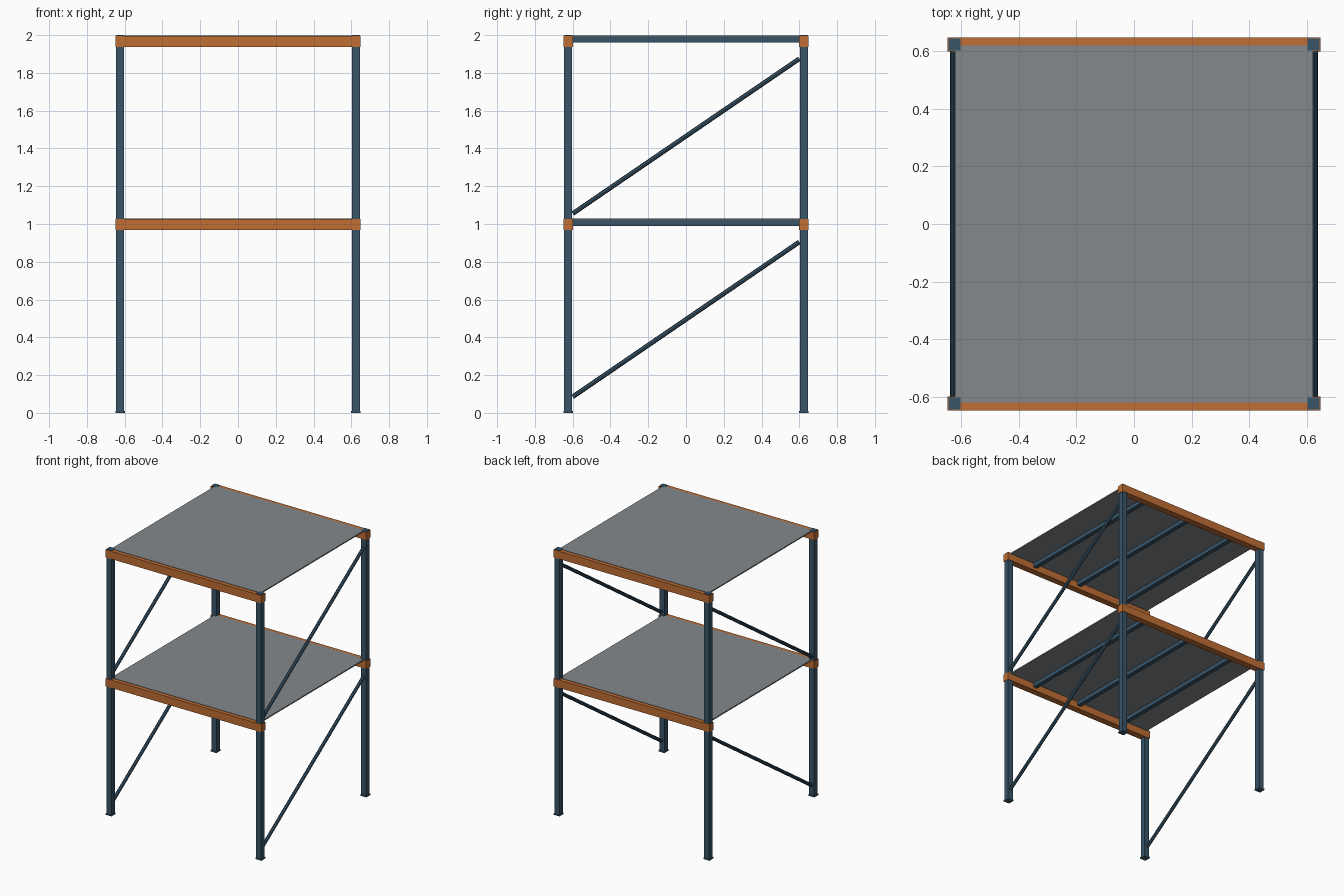
import bpy
from mathutils import Vector

cube = bpy.data.objects.get("Cube")
if cube:
    bpy.data.objects.remove(cube, do_unlink=True)


def material(name, rgb):
    mat = bpy.data.materials.new(name)
    mat.use_nodes = True
    color = (*rgb, 1.0)
    mat.diffuse_color = color
    mat.node_tree.nodes["Principled BSDF"].inputs["Base Color"].default_value = color
    return mat


BLUE = material("slate blue paint", (0.04, 0.09, 0.14))
ORANGE = material("orange paint", (0.53, 0.155, 0.033))
GREY = material("grey deck", (0.23, 0.25, 0.26))


def box(name, low, high, mat):
    """Box between two opposite corners."""
    low, high = Vector(low), Vector(high)
    bpy.ops.mesh.primitive_cube_add(size=1, location=(low + high) / 2)
    ob = bpy.context.object
    ob.name = name
    ob.scale = high - low
    bpy.ops.object.transform_apply(location=False, rotation=False, scale=True)
    ob.data.materials.append(mat)
    return ob


def rod(name, start, end, radius, mat):
    """Eight-sided rod between two points."""
    start, end = Vector(start), Vector(end)
    axis = end - start
    bpy.ops.mesh.primitive_cylinder_add(vertices=8, radius=radius, depth=axis.length,
                                        location=(start + end) / 2)
    ob = bpy.context.object
    ob.name = name
    ob.rotation_euler = axis.to_track_quat("Z", "Y").to_euler()
    ob.data.materials.append(mat)
    return ob


POST = 0.624      # post centre in x and y
HALF = 0.021      # half post width
PLATE = 0.0245    # half foot plate width

# Corner posts with foot plates
for sx, side in ((1, "left"), (-1, "right")):
    for sy, end in ((-1, "front"), (1, "back")):
        x, y = sx * POST, sy * POST
        box(f"{end}_{side}_post", (x - HALF, y - HALF, 0), (x + HALF, y + HALF, 2), BLUE)
        box(f"{end}_{side}_foot_plate", (x - PLATE, y - PLATE, 0),
            (x + PLATE, y + PLATE, 0.01), BLUE)

for z, level in ((1.0, "lower"), (1.97, "upper")):
    # Load beams across the front and back
    for sy, end in ((-1, "front"), (1, "back")):
        y = sy * POST
        box(f"{level}_{end}_beam", (-0.648, y - PLATE, z - 0.033),
            (0.648, y + PLATE, z + 0.026), ORANGE)

    # Deck panel
    box(f"{level}_shelf", (-0.622, -0.62, z + 0.02), (0.622, 0.62, z + 0.029), GREY)

    # Joists under the deck
    for x, place in ((-0.4, "right"), (0, "middle"), (0.4, "left")):
        box(f"{level}_{place}_joist", (x - 0.016, -0.603, z - 0.01),
            (x + 0.016, 0.603, z + 0.02), BLUE)

    # Diagonal side braces, rising to the back
    for sx, side in ((1, "left"), (-1, "right")):
        rod(f"{level}_{side}_brace", (sx * 0.626, -0.6, z + 0.055 - 0.97 + (0.97 if level == "upper" else 0) - (0.97 if level == "upper" else 0)),
            (sx * 0.626, 0.6, z - 0.095), 0.0125, BLUE)
